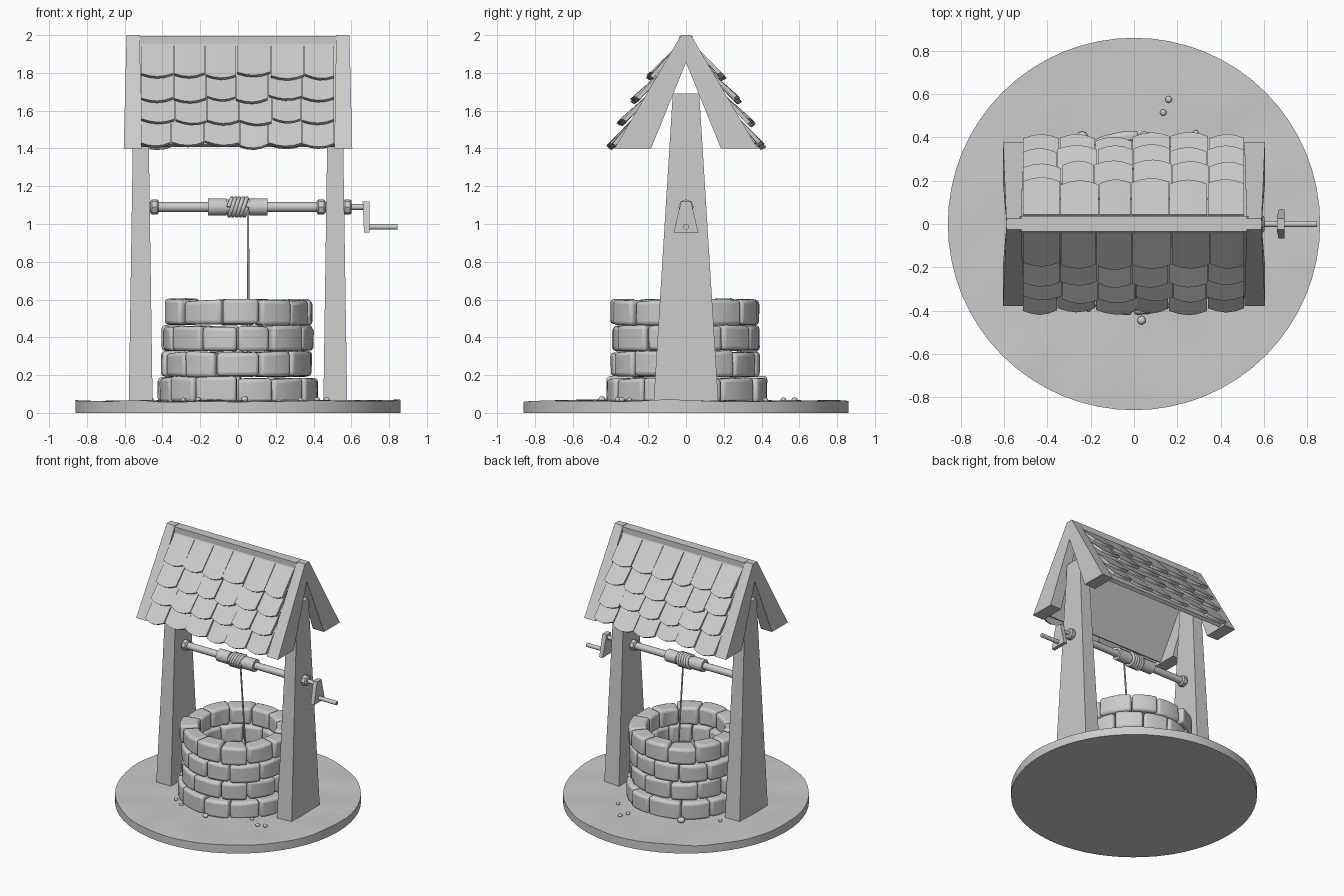
import bpy, bmesh, math, random
from mathutils import Vector, noise

random.seed(7)
TAU = 2 * math.pi
if "Cube" in bpy.data.objects:
    bpy.data.objects.remove(bpy.data.objects["Cube"])

grey = bpy.data.materials.new("plain_grey")
grey.use_nodes = True
COLOUR = (0.6, 0.6, 0.6, 1)
grey.diffuse_color = COLOUR
grey.node_tree.nodes["Principled BSDF"].inputs["Base Color"].default_value = COLOUR


def jit(a):
    return random.uniform(-a, a)


def finish(obj, smooth=None, bevel=0, segments=2):
    """Add material, optional rounded edges and smooth shading."""
    obj.data.materials.append(grey)
    if bevel:
        mod = obj.modifiers.new("rounding", "BEVEL")
        mod.width, mod.segments = bevel, segments
        mod.limit_method, mod.angle_limit = "ANGLE", math.radians(35)
    if smooth:
        bpy.ops.object.select_all(action="DESELECT")
        obj.select_set(True)
        bpy.context.view_layer.objects.active = obj
        bpy.ops.object.shade_smooth_by_angle(angle=math.radians(smooth))
    return obj


def loft(name, solids, **look):
    """Each solid is a list of equal rings, skinned and capped."""
    bm = bmesh.new()
    for rings in solids:
        vs = [[bm.verts.new(p) for p in ring] for ring in rings]
        n = len(vs[0])
        for a, b in zip(vs, vs[1:]):
            for i in range(n):
                j = (i + 1) % n
                bm.faces.new((a[i], a[j], b[j], b[i]))
        bm.faces.new(vs[0][::-1])
        bm.faces.new(vs[-1])
    bmesh.ops.recalc_face_normals(bm, faces=bm.faces)
    mesh = bpy.data.meshes.new(name)
    bm.to_mesh(mesh)
    bm.free()
    obj = bpy.data.objects.new(name, mesh)
    bpy.context.collection.objects.link(obj)
    return finish(obj, **look)


def lathe_x(name, profile, z, sides=12):
    """Turn (x, radius) pairs around a horizontal axis at height z."""
    rings = [[(x, r * math.cos(TAU * i / sides), z + r * math.sin(TAU * i / sides))
              for i in range(sides)] for x, r in profile]
    return loft(name, [rings], smooth=40)


def rope(name, points, radius):
    curve = bpy.data.curves.new(name, "CURVE")
    curve.dimensions = "3D"
    curve.bevel_depth, curve.bevel_resolution, curve.use_fill_caps = radius, 2, True
    spline = curve.splines.new("POLY")
    spline.points.add(len(points) - 1)
    for pt, co in zip(spline.points, points):
        pt.co = (*co, 1)
    obj = bpy.data.objects.new(name, curve)
    bpy.context.collection.objects.link(obj)
    return finish(obj)


# Round ground slab with a gently uneven top
def ground_ring(r, z, bump):
    ring = []
    for i in range(64):
        x, y = r * math.cos(TAU * i / 64), r * math.sin(TAU * i / 64)
        ring.append((x, y, z + bump * noise.noise(Vector((x * 4, y * 4, 0)))))
    return ring


radii = [0.86 - 0.105 * k for k in range(8)]
loft("ground_slab", [[ground_ring(0.86, 0, 0)] + [ground_ring(r, 0.063, 0.012) for r in radii]],
     smooth=40)

# Well wall: four courses of rounded curved stones
for row in range(4):
    z0 = 0.055 + 0.137 * row
    outer = 0.425 if row == 0 else 0.398
    count = 12
    cuts = [TAU * (i + 0.5 * (row % 2) + jit(0.13)) / count for i in range(count)]
    stones = []
    for i in range(count):
        a0, a1 = cuts[i] + 0.008, cuts[(i + 1) % count] - 0.008
        if a1 < a0:
            a1 += TAU
        out, low, high = outer + jit(0.012), z0 + jit(0.004), z0 + 0.132 + jit(0.006)
        tilt = jit(0.006)
        rings = []
        for k in range(4):
            a = a0 + (a1 - a0) * k / 3
            top = high + tilt * (k - 1.5) / 1.5
            c, s = math.cos(a), math.sin(a)
            inner = 0.272 + jit(0.004)
            rings.append([(r * c, r * s, z) for r, z in
                          ((inner, low), (out, low), (out + jit(0.004), top), (inner, top))])
        stones.append(rings)
    loft(f"stone_course_{row + 1}", stones, smooth=50, bevel=0.02, segments=3)

# Tapered posts and the sloping end rafters
for side, label in ((-1, "right"), (1, "left")):
    rings = []
    for z, x0, x1, y in ((0.05, 0.452, 0.578, 0.172), (1.69, 0.476, 0.553, 0.07)):
        rings.append([(side * x0, -y, z), (side * x1, -y, z), (side * x1, y, z), (side * x0, y, z)])
    loft(f"{label}_post", [rings])
    for way, end in ((-1, "front"), (1, "back")):
        rings = []
        for x0, x1, yo, zo, yi, zi in ((0.52, 0.59, 0, 2, 0, 1.855),
                                       (0.52, 0.59, 0.026, 2, 0.013, 1.823),
                                       (0.51, 0.605, 0.378, 1.4, 0.185, 1.4)):
            rings.append([(side * x0, way * yo, zo), (side * x1, way * yo, zo),
                          (side * x1, way * yi, zi), (side * x0, way * yi, zi)])
        loft(f"{label}_{end}_rafter", [rings])

# Ridge beam
loft("ridge_beam", [[[(x, -0.034, 1.945), (x, 0.034, 1.945), (x, 0.034, 1.995), (x, -0.034, 1.995)]
                     for x in (-0.53, 0.53)]])


# Roof slopes: a point at distance s down the slope and n above it
def slope(way, x, s, n):
    return (x, way * (0.026 + 0.506 * s + 0.862 * n), 2 - 0.862 * s + 0.506 * n)


for way, end in ((-1, "front"), (1, "back")):
    loft(f"{end}_roof_board", [[[slope(way, x, s, n) for s, n in
                                 ((0.02, -0.045), (0.66, -0.045), (0.66, -0.018), (0.02, -0.018))]
                                for x in (-0.53, 0.53)]])
    # Overlapping shingles, lifted at their lower edges
    for row, (tip, lift) in enumerate(((0.69, 0.03), (0.56, 0.045), (0.42, 0.045), (0.27, 0.035))):
        shingles = []
        edges = [-0.515 + 0.171 * i + (jit(0.012) if 0 < i < 6 else 0) for i in range(7)]
        for left, right in zip(edges, edges[1:]):
            drop, rise, lean = tip + jit(0.012), lift + jit(0.007), jit(0.012)
            rings = []
            for k, sag in enumerate((-0.014, 0.004, 0.012, 0.006, -0.012)):
                t = k / 4
                x = left + 0.002 + (right - left - 0.004) * t
                s = drop + sag + lean * (t - 0.5)
                bulge = 0.008 * math.sin(math.pi * t)
                top = tip - 0.215
                rings.append([slope(way, x, top, -0.03), slope(way, x, s, rise - 0.022 + bulge),
                              slope(way, x, s, rise + bulge), slope(way, x, top, -0.012)])
            shingles.append(rings)
        loft(f"{end}_shingle_row_{row + 1}", shingles, smooth=30)

# Windlass: shaft with collars and a thicker drum
AXLE = 1.09
lathe_x("windlass_shaft", [(-0.48, 0.026), (0.48, 0.026)], AXLE)
lathe_x("windlass_drum", [(-0.16, 0.036), (-0.16, 0.046), (-0.06, 0.046), (-0.06, 0.04),
                          (0.06, 0.04), (0.06, 0.046), (0.155, 0.046), (0.155, 0.036)], AXLE)
for x, label in ((-0.442, "right_collar"), (0.44, "left_collar"), (0.58, "outer_collar")):
    lathe_x(label, [(x - 0.022, 0.032), (x - 0.014, 0.041), (x + 0.014, 0.041), (x + 0.022, 0.032)],
            AXLE, 8)

# Crank: stub, tapered arm plate and handle
lathe_x("crank_stub", [(0.54, 0.015), (0.68, 0.015)], AXLE)
loft("crank_arm", [[[(x0, -y, z), (x1, -y, z), (x1, y, z), (x0, y, z)] for z, x0, x1, y in
                    ((0.955, 0.667, 0.695, 0.066), (1.12, 0.66, 0.695, 0.026))]])
lathe_x("crank_handle", [(0.67, 0.015), (0.845, 0.015)], 0.985)

# Rope wound on the drum and hanging into the well
TURNS, STEPS = 5, 80
coil = []
for i in range(STEPS + 1):
    a = TAU * TURNS * i / STEPS
    coil.append((-0.05 + 0.1 * i / STEPS + 0.012 * math.sin(a),
                 -0.046 * math.cos(a), AXLE + 0.046 * math.sin(a)))
rope("rope_coil", coil, 0.011)
rope("hanging_rope", [(0.053, -0.046, AXLE), (0.055, 0.025, 0.3)], 0.006)

# Scattered pebbles
pebbles = ((0.16, 0.575, 0.016), (0.135, 0.515, 0.015), (0.285, 0.42, 0.014),
           (-0.24, 0.4, 0.028), (-0.21, -0.39, 0.015), (0.035, -0.445, 0.02),
           (0.42, -0.36, 0.016), (0.47, -0.34, 0.016), (-0.29, -0.34, 0.014),
           (-0.46, 0.24, 0.014), (0.33, -0.3, 0.014))
for i, (x, y, r) in enumerate(pebbles):
    bpy.ops.mesh.primitive_ico_sphere_add(subdivisions=2, radius=r, location=(x, y, 0.064 + r * 0.4))
    pebble = bpy.context.object
    pebble.name = f"pebble_{i + 1}"
    pebble.scale.z = 0.8
    finish(pebble, smooth=60)
